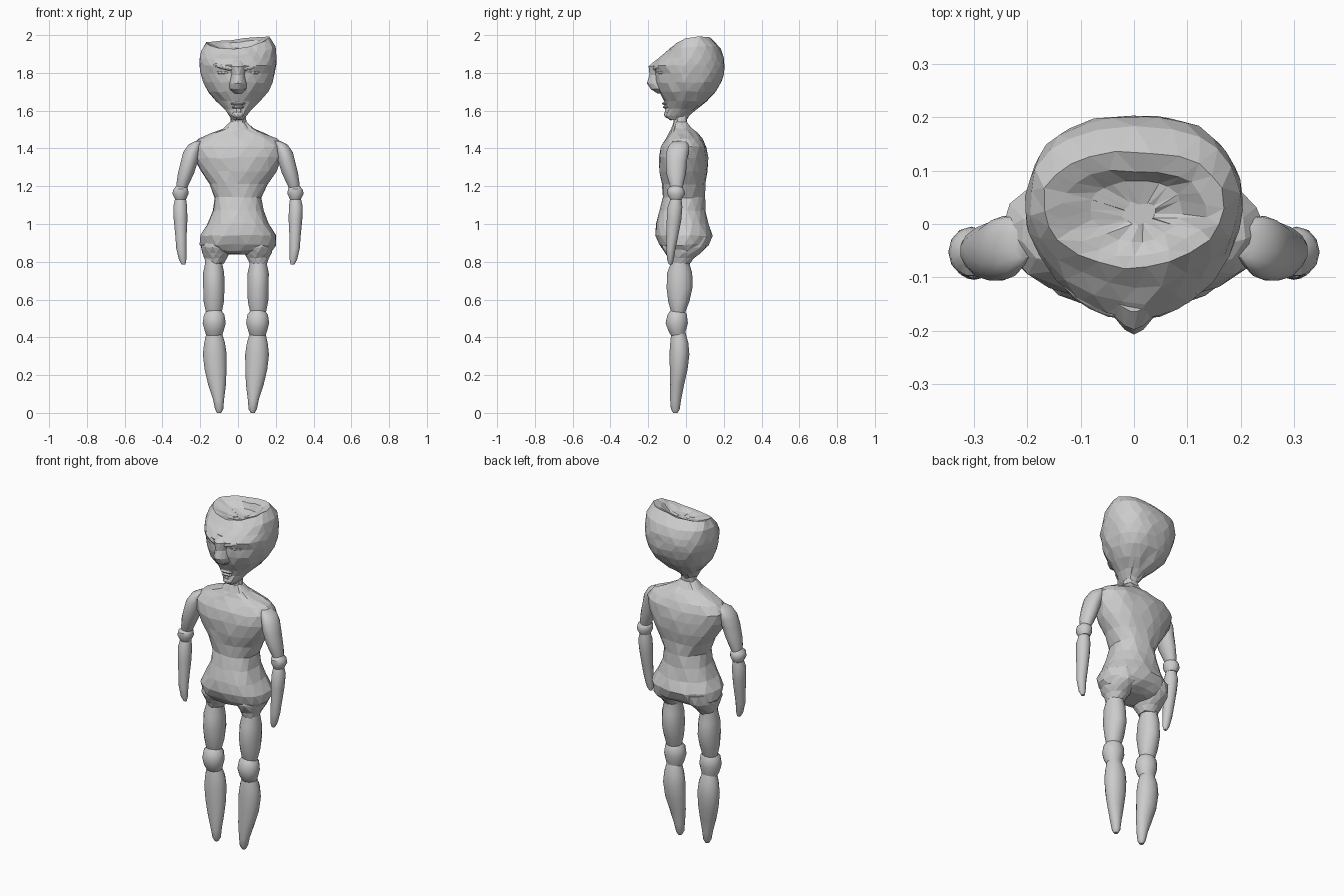
import bpy, bmesh, math, random
from mathutils import Vector

random.seed(4)


def spow(v, p):
    return math.copysign(abs(v) ** p, v)


def loft(name, rings, sides=14, pf=1.0, pb=1.0, jitter=0.0, smooth=False, mirror=1, dx=0.0):
    """Stack of egg sections: (z, x_centre, half_width, y_front, y_back[, tilt])."""
    bm = bmesh.new()
    loops = []
    for r in rings:
        z, cx, rx, yf, yb = r[:5]
        tilt = r[5] if len(r) > 5 else 0
        mid, loop = (yf + yb) / 2, []
        for i in range(sides):
            a = 2 * math.pi * (i + 0.5 * (len(loops) % 2)) / sides
            p = pf if math.sin(a) < 0 else pb
            x = cx + rx * spow(math.cos(a), p)
            y = mid + (yb - yf) / 2 * spow(math.sin(a), p)
            v = Vector((mirror * x + dx, y, z + tilt * (0.1 * x + 0.3 * y - 1.6 * y * y)))
            v += Vector([random.uniform(-jitter, jitter) for _ in range(3)])
            loop.append(bm.verts.new(v))
        loops.append(loop)
    # alternate rings are turned half a step, giving triangular facets
    for k in range(len(loops) - 1):
        a, b = loops[k], loops[k + 1]
        for i in range(sides):
            j = (i + 1) % sides
            if k % 2 == 0:
                bm.faces.new((a[i], a[j], b[i]))
                bm.faces.new((a[j], b[j], b[i]))
            else:
                bm.faces.new((a[i], a[j], b[j]))
                bm.faces.new((a[i], b[j], b[i]))
    bm.faces.new(loops[0])
    bm.faces.new(loops[-1])
    bmesh.ops.recalc_face_normals(bm, faces=bm.faces)
    return finish(name, bm, smooth)


def finish(name, bm, smooth):
    me = bpy.data.meshes.new(name)
    bm.to_mesh(me)
    bm.free()
    ob = bpy.data.objects.new(name, me)
    bpy.context.collection.objects.link(ob)
    if smooth:
        bpy.ops.object.select_all(action='DESELECT')
        ob.select_set(True)
        bpy.context.view_layer.objects.active = ob
        bpy.ops.object.shade_smooth_by_angle(angle=math.radians(35))
    return ob


def lump(name, loc, size, roll=0.0, yaw=0.0):
    """Small squashed ball for a facial feature."""
    bm = bmesh.new()
    bmesh.ops.create_icosphere(bm, subdivisions=2, radius=1)
    ob = finish(name, bm, False)
    ob.location, ob.scale, ob.rotation_euler = loc, size, (0, roll, yaw)
    return ob


# Torso: hips, waist, chest, shoulders and neck
loft("torso", [
    (0.842, 0, 0.12, -0.075, 0.05),
    (0.86, 0, 0.18, -0.115, 0.09),
    (0.89, 0, 0.2, -0.145, 0.122),
    (0.94, 0, 0.2, -0.165, 0.138),
    (1.00, 0, 0.165, -0.16, 0.12),
    (1.07, 0, 0.135, -0.14, 0.105),
    (1.14, 0, 0.122, -0.125, 0.10),
    (1.21, 0, 0.155, -0.13, 0.105),
    (1.28, 0, 0.2, -0.14, 0.115),
    (1.35, 0, 0.235, -0.142, 0.115),
    (1.41, 0, 0.245, -0.13, 0.108),
    (1.45, 0, 0.21, -0.11, 0.09),
    (1.48, 0, 0.145, -0.09, 0.06),
    (1.505, 0, 0.085, -0.078, 0.03),
    (1.54, 0, 0.042, -0.065, 0.008),
    (1.60, 0, 0.038, -0.07, 0.01)], 18, 0.85, 0.9, 0.004)

# Head: pointed chin, wedge face, shallow dented crown
loft("head", [
    (1.55, 0, 0.03, -0.085, 0.0),
    (1.575, 0, 0.046, -0.112, 0.02),
    (1.61, 0, 0.072, -0.108, 0.055),
    (1.65, 0, 0.117, -0.118, 0.108),
    (1.70, 0, 0.16, -0.145, 0.16),
    (1.75, 0, 0.183, -0.163, 0.187),
    (1.80, 0, 0.197, -0.165, 0.2),
    (1.84, 0, 0.202, -0.178, 0.206),
    (1.88, 0, 0.203, -0.15, 0.2, 0.1),
    (1.925, 0, 0.197, -0.12, 0.18, 0.5),
    (1.966, 0, 0.17, -0.085, 0.135, 1),
    (1.95, 0, 0.135, -0.06, 0.10, 1),
    (1.925, 0.005, 0.085, -0.035, 0.08, 0.6),
    (1.915, 0.01, 0.03, 0.0, 0.04, 0.3)], 22, 1.1, 0.8, 0.004)

# Nose, lips and chin
loft("nose", [
    (1.69, 0, 0.025, -0.15, -0.08),
    (1.715, 0, 0.046, -0.19, -0.09),
    (1.745, 0, 0.044, -0.207, -0.10),
    (1.79, 0, 0.036, -0.195, -0.11),
    (1.835, 0, 0.045, -0.198, -0.11),
    (1.865, 0, 0.04, -0.165, -0.10)], 12, 1.3)
lump("upper_lip", (0, -0.108, 1.638), (0.04, 0.02, 0.009))
lump("lower_lip", (0, -0.105, 1.619), (0.034, 0.018, 0.009))
lump("chin", (0, -0.09, 1.58), (0.032, 0.028, 0.022))

for s, side in ((1, "left"), (-1, "right")):
    # Closed eyes under slanted brows
    lump(side + "_eye", (s * 0.083, -0.135, 1.802), (0.038, 0.012, 0.010), 0, s * 0.5)
    lump(side + "_brow", (s * 0.075, -0.143, 1.832), (0.065, 0.018, 0.015), -s * 0.2, s * 0.5)

    # Arms in three jointed pieces
    loft(side + "_upper_arm", [
        (1.44, 0.205, 0.02, -0.065, 0.0),
        (1.42, 0.228, 0.036, -0.09, 0.015),
        (1.38, 0.245, 0.045, -0.105, 0.015),
        (1.33, 0.258, 0.046, -0.108, 0.006),
        (1.27, 0.275, 0.043, -0.105, 0.0),
        (1.22, 0.29, 0.036, -0.092, -0.01),
        (1.18, 0.3, 0.026, -0.08, -0.02)], 12, smooth=True, mirror=s)
    loft(side + "_elbow", [
        (1.205, 0.3, 0.022, -0.075, -0.03),
        (1.185, 0.303, 0.04, -0.098, -0.01),
        (1.16, 0.305, 0.043, -0.1, -0.005),
        (1.13, 0.304, 0.03, -0.085, -0.02)], 12, smooth=True, mirror=s)
    loft(side + "_forearm", [
        (1.14, 0.304, 0.028, -0.08, -0.025),
        (1.09, 0.306, 0.038, -0.098, -0.018),
        (1.02, 0.304, 0.036, -0.102, -0.025),
        (0.94, 0.302, 0.031, -0.103, -0.04),
        (0.87, 0.3, 0.027, -0.105, -0.055),
        (0.81, 0.293, 0.02, -0.1, -0.065),
        (0.785, 0.288, 0.01, -0.09, -0.075)], 12, smooth=True, mirror=s)

    # Rounded hip flowing from the pelvis into each thigh
    loft(side + "_hip", [
        (0.93, 0.105, 0.08, -0.12, 0.12),
        (0.875, 0.11, 0.08, -0.125, 0.108),
        (0.845, 0.112, 0.072, -0.108, 0.075),
        (0.82, 0.112, 0.06, -0.092, 0.045),
        (0.79, 0.114, 0.046, -0.082, 0.02)], 12, jitter=0.003, mirror=s, dx=-0.006)

    # Legs in three jointed pieces, whole pair shifted slightly to the right side
    kw = dict(sides=12, smooth=True, mirror=s, dx=-0.011)
    loft(side + "_thigh", [
        (0.86, 0.115, 0.048, -0.08, 0.03),
        (0.79, 0.118, 0.047, -0.083, 0.02),
        (0.74, 0.118, 0.056, -0.1, 0.033),
        (0.66, 0.117, 0.058, -0.105, 0.036),
        (0.59, 0.117, 0.054, -0.094, 0.018),
        (0.54, 0.117, 0.045, -0.082, 0.0),
        (0.51, 0.117, 0.036, -0.07, -0.01)], **kw)
    loft(side + "_knee", [
        (0.545, 0.115, 0.036, -0.08, -0.01),
        (0.52, 0.115, 0.056, -0.1, 0.006),
        (0.475, 0.115, 0.061, -0.108, 0.01),
        (0.435, 0.115, 0.052, -0.095, 0.0),
        (0.405, 0.115, 0.04, -0.077, -0.005)], **kw)
    loft(side + "_shin", [
        (0.425, 0.115, 0.041, -0.078, -0.003),
        (0.37, 0.113, 0.057, -0.085, 0.014),
        (0.31, 0.112, 0.063, -0.088, 0.018),
        (0.23, 0.108, 0.06, -0.087, 0.01),
        (0.15, 0.1, 0.047, -0.086, -0.01),
        (0.07, 0.092, 0.03, -0.085, -0.025),
        (0.02, 0.089, 0.022, -0.08, -0.033),
        (0.0, 0.089, 0.011, -0.068, -0.045)], **kw)
